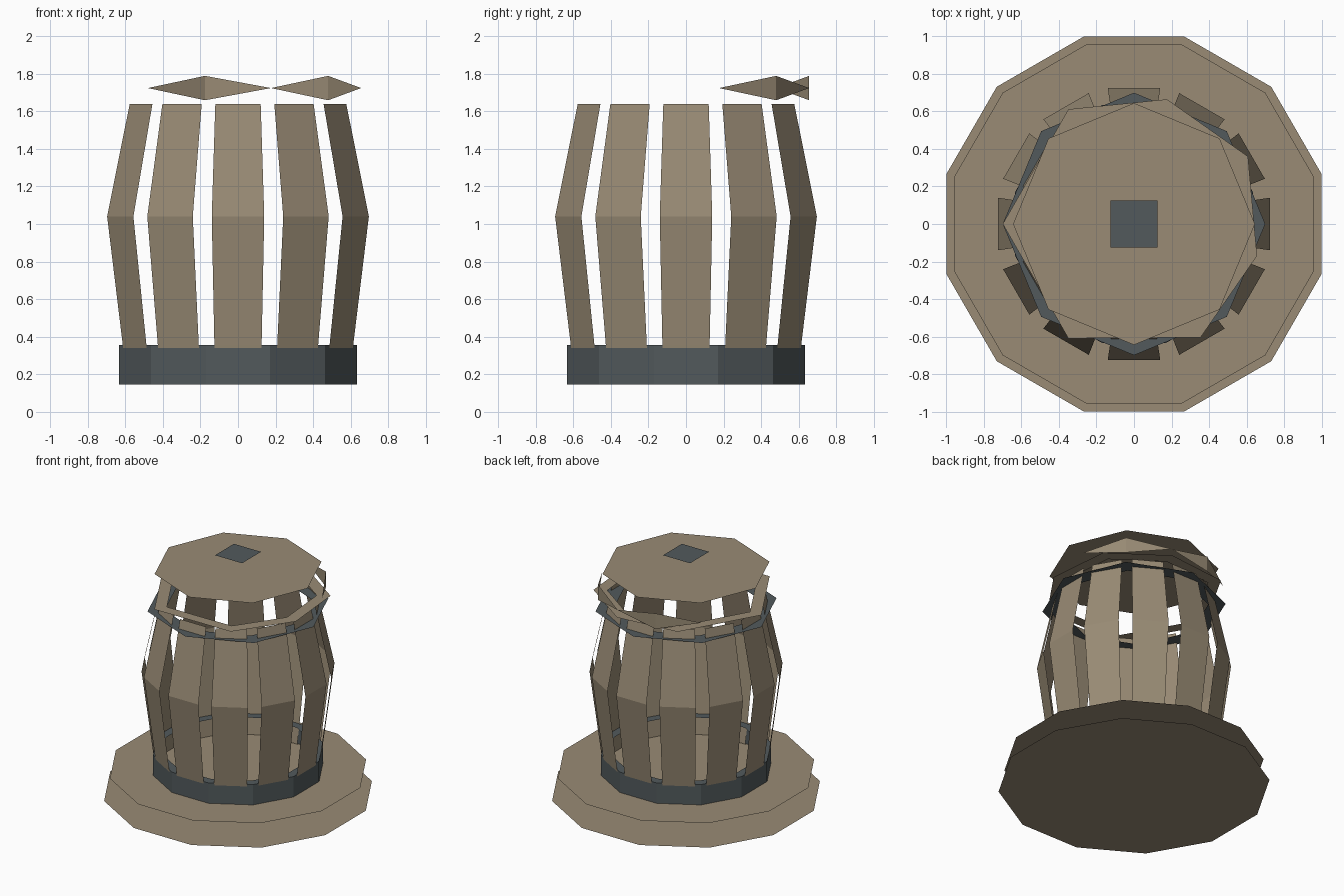
import bpy
from math import sin, cos, radians

if "Cube" in bpy.data.objects:
    bpy.data.objects.remove(bpy.data.objects["Cube"], do_unlink=True)


def make_material(name, rgb):
    mat = bpy.data.materials.new(name)
    mat.use_nodes = True
    color = (*rgb, 1.0)
    mat.diffuse_color = color
    bsdf = mat.node_tree.nodes["Principled BSDF"]
    bsdf.inputs["Base Color"].default_value = color
    bsdf.inputs["Roughness"].default_value = 0.9
    return mat


wood = make_material("weathered_wood", (0.32, 0.26, 0.178))
iron = make_material("dark_iron", (0.084, 0.102, 0.108))


def make_sheet(name, verts, faces, mat):
    mesh = bpy.data.meshes.new(name)
    mesh.from_pydata(verts, [], faces)
    mesh.materials.append(mat)
    obj = bpy.data.objects.new(name, mesh)
    bpy.context.collection.objects.link(obj)
    return obj


def polar(radius, degrees):
    return radius * cos(radians(degrees)), radius * sin(radians(degrees))


def polygon(sides, radius, turn=0):
    return [polar(radius, turn + 360 * i / sides) for i in range(sides)]


def disc(name, outline, z, mat):
    make_sheet(name, [(x, y, z) for x, y in outline], [range(len(outline))], mat)


def strip(name, lower, upper, mat):
    """Closed band of quads between two loops of equal length."""
    n = len(lower)
    faces = [(i, (i + 1) % n, n + (i + 1) % n, n + i) for i in range(n)]
    make_sheet(name, lower + upper, faces, mat)


def flat_ring(name, outline, inner_scale, z, mat):
    outer = [(x, y, z) for x, y in outline]
    inner = [(x * inner_scale, y * inner_scale, z) for x, y in outline]
    strip(name, outer, inner, mat)


# Stacked base plates
disc("base_plate_lower", polygon(12, 1.035, 15), 0.0, wood)
disc("base_plate_upper", polygon(12, 0.99, 15), 0.185, wood)

# Lower iron hoop: upright band with a flat lip
hoop = polygon(12, 0.657, 15)
strip("lower_hoop_band", [(x, y, 0.144) for x, y in hoop],
      [(x, y, 0.356) for x, y in hoop], iron)
flat_ring("lower_hoop_lip", hoop, 0.89, 0.356, iron)

# Bent staves: height, distance from the axis, half width
stave_profile = [(0.19, 0.615, 0.12), (0.356, 0.637, 0.126),
                 (1.04, 0.725, 0.14), (1.64, 0.597, 0.121)]
for k in range(12):
    out_x, out_y = polar(1, 30 * k)
    verts = []
    for z, r, w in stave_profile:
        verts += [(r * out_x + s * w * out_y, r * out_y - s * w * out_x, z)
                  for s in (1, -1)]
    faces = [(i, i + 1, i + 3, i + 2) for i in (0, 2, 4)]
    make_sheet(f"stave_{k + 1}", verts, faces, wood)

# Upper iron hoop
flat_ring("upper_hoop", polygon(8, 0.70), 0.81, 1.565, iron)

# Uneven wooden rim
rim = [(-0.70, 0.0), (-0.35, -0.61), (0.355, -0.605), (0.656, -0.17),
       (0.608, 0.36), (0.176, 0.665), (-0.35, 0.612)]
flat_ring("wooden_rim", rim, 0.85, 1.665, wood)

# Two folded diamond pieces on the rim
for k, middle in enumerate((45, 105)):
    start, fold, end = (polar(0.68, middle + a) for a in (-30, 0, 30))
    make_sheet(f"rim_splinter_{k + 1}",
               [(*start, 1.725), (*fold, 1.66), (*fold, 1.79), (*end, 1.725)],
               [(0, 1, 2), (1, 3, 2)], wood)

# Lid and its iron plate
disc("lid", polygon(8, 0.645), 1.875, wood)
disc("lid_plate", polygon(4, 0.178, 45), 1.995, iron)
